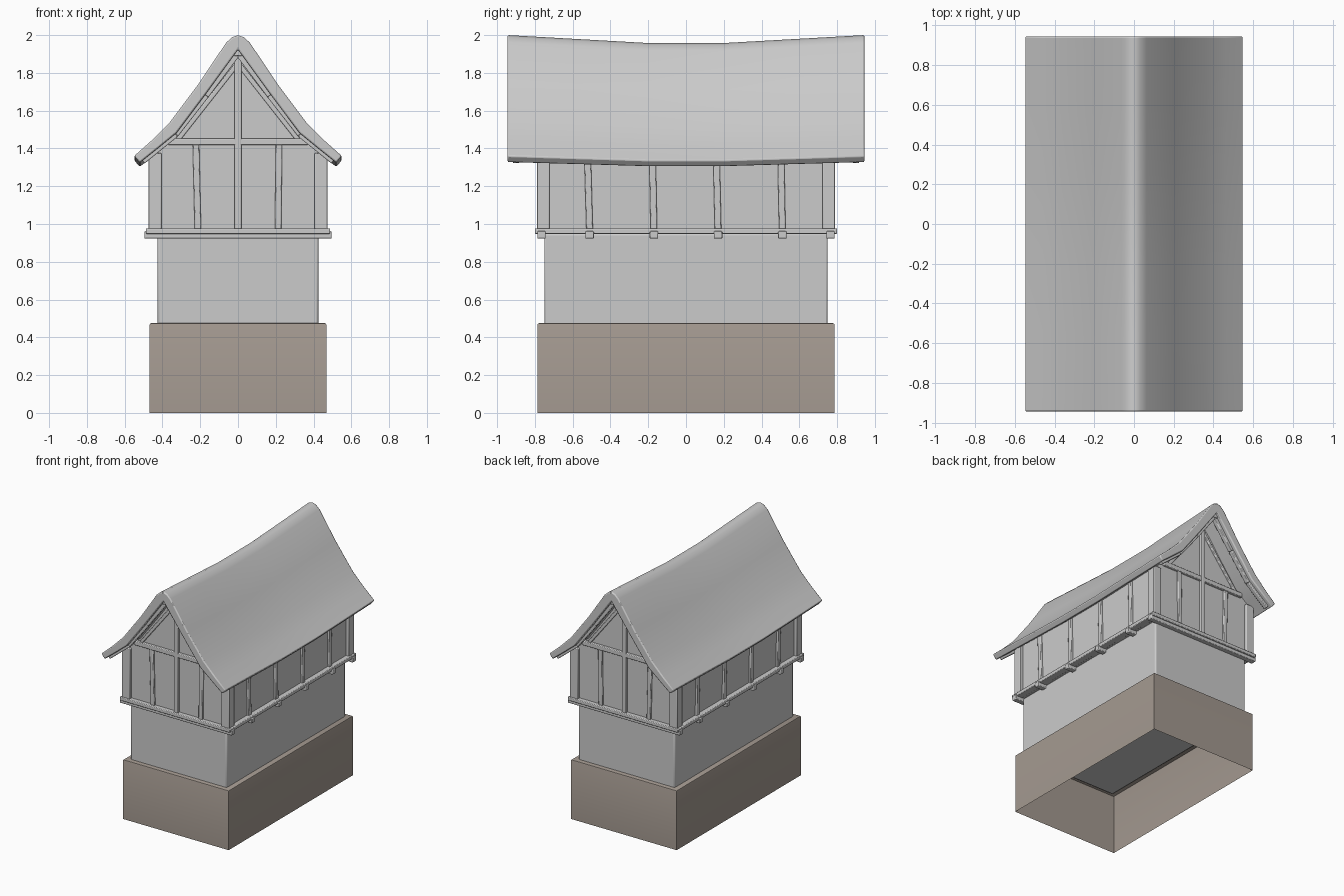
import bpy, bmesh, math
from mathutils import Vector, Matrix

if "Cube" in bpy.data.objects:
    bpy.data.objects.remove(bpy.data.objects["Cube"])


def material(name, col):
    m = bpy.data.materials.new(name)
    m.diffuse_color = (*col, 1)
    m.use_nodes = True
    m.node_tree.nodes["Principled BSDF"].inputs["Base Color"].default_value = m.diffuse_color
    return m


GREY = material("plain grey", (0.6, 0.6, 0.6))
STONE = material("stone brown", (0.37, 0.32, 0.28))


def finish(name, bm, mat=GREY, bevel=0.005, angle=40):
    bmesh.ops.recalc_face_normals(bm, faces=bm.faces)
    me = bpy.data.meshes.new(name)
    for f in bm.faces:
        f.smooth = True
    bm.to_mesh(me)
    bm.free()
    me.set_sharp_from_angle(angle=math.radians(angle))
    me.materials.append(mat)
    ob = bpy.data.objects.new(name, me)
    bpy.context.collection.objects.link(ob)
    if bevel:
        b = ob.modifiers.new("Bevel", 'BEVEL')
        b.width = bevel
        b.segments = 2
        b.limit_method = 'ANGLE'
        b.angle_limit = math.radians(50)
    return ob


def box(name, lo, hi, mat=GREY, bevel=0.005):
    lo, hi = Vector(lo), Vector(hi)
    bm = bmesh.new()
    bmesh.ops.create_cube(bm, size=1)
    bmesh.ops.transform(bm, verts=bm.verts, matrix=Matrix.Translation((lo + hi) / 2)
                        @ Matrix.Diagonal((*(hi - lo), 1)))
    return finish(name, bm, mat, bevel)


def beam(name, a, b, w):
    """Square timber of width w from a to b."""
    a, b = Vector(a), Vector(b)
    d = (b - a).normalized()
    ref = Vector((1, 0, 0)) if abs(d.y) > 0.9 else Vector((0, 1, 0))
    s = d.cross(ref).normalized()
    t = d.cross(s)
    rot = Matrix((s, t, d)).transposed().to_4x4()
    bm = bmesh.new()
    bmesh.ops.create_cube(bm, size=1)
    bmesh.ops.transform(bm, verts=bm.verts, matrix=Matrix.Translation((a + b) / 2) @ rot
                        @ Matrix.Diagonal((w, w, (b - a).length, 1)))
    return finish(name, bm)


def sag(y, z):
    """Roof sinks towards the middle of the ridge, less at the eaves."""
    f = min(1, (0.945 - abs(y)) / 0.745)
    return z - f * (0.022 + 0.02 * (z - 1.33) / 0.67)


def loft(name, profile, ys, bend=lambda y, z: z, bevel=0.008):
    """Sweep a closed x-z profile through the y stations."""
    bm = bmesh.new()
    rings = [[bm.verts.new((x, y, bend(y, z))) for x, z in profile] for y in ys]
    n = len(profile)
    for r, q in zip(rings, rings[1:]):
        for i in range(n):
            bm.faces.new((r[i], r[(i + 1) % n], q[(i + 1) % n], q[i]))
    bm.faces.new(rings[0])
    bm.faces.new(rings[-1])
    return finish(name, bm, bevel=bevel)


# stone base, open underneath
bm = bmesh.new()
bmesh.ops.create_cube(bm, size=1)
bmesh.ops.delete(bm, geom=[f for f in bm.faces if f.calc_center_median().z < -0.4], context='FACES_ONLY')
bmesh.ops.transform(bm, verts=bm.verts, matrix=Matrix.Translation((0, 0, 0.2375))
                    @ Matrix.Diagonal((0.935, 1.572, 0.475, 1)))
bmesh.ops.bevel(bm, geom=[e for e in bm.edges if all(v.co.z > 0.4 for v in e.verts)],
                offset=0.008, segments=2, affect='EDGES', profile=0.5)
finish("stone_base", bm, STONE, bevel=0)

# lower storey
box("lower_walls", (-0.425, -0.75, 0.46), (0.425, 0.75, 0.95), bevel=0.01)

# upper storey with gables
half = [(0.45, 0.95), (0.45, 1.39), (0.33, 1.475), (0.17, 1.70)]
prof = half + [(0, 1.905)] + [(-x, z) for x, z in reversed(half)]
loft("upper_walls", prof, (-0.765, 0.765), bevel=0)

# sagging roof slab
outer = [(0.55, 1.36), (0.46, 1.44), (0.36, 1.54), (0.206, 1.746), (0.063, 1.96), (0.03, 1.99)]
inner = [(0.17, 1.69), (0.325, 1.483), (0.42, 1.405), (0.52, 1.325)]
prof = (outer + [(0, 2.0)] + [(-x, z) for x, z in reversed(outer)]
        + [(-x, z) for x, z in reversed(inner)] + [(0, 1.925)] + inner)
loft("roof", prof, (-0.945, -0.57, -0.2, 0.2, 0.57, 0.945), sag)

# joists under the upper floor
for y in (-0.765, -0.51, -0.17, 0.17, 0.51, 0.765):
    box("joist", (-0.495, y - 0.022, 0.922), (0.495, y + 0.022, 0.962))

for s in (-1, 1):
    # sill beams
    y0, y1 = sorted((s * 0.745, s * 0.80))
    box("end_sill", (-0.488, y0, 0.948), (0.488, y1, 0.977))
    x0, x1 = sorted((s * 0.435, s * 0.488))
    box("side_sill", (x0, -0.80, 0.948), (x1, 0.80, 0.977))

    # side wall posts, slightly leaning
    for y, lean in ((-0.51, -0.012), (-0.17, -0.008), (0.17, -0.01), (0.51, -0.008)):
        beam("side_post", (s * 0.449, y, 0.96), (s * 0.449, y + lean, 1.39), 0.035)

    for t in (-1, 1):
        # corner posts
        x0, x1 = sorted((t * 0.405, t * 0.475))
        y0, y1 = sorted((s * 0.722, s * 0.79))
        box("corner_post", (x0, y0, 0.96), (x1, y1, 1.375))
        # end wall posts
        beam("end_post", (t * 0.212, s * 0.763, 0.96), (t * 0.22 - 0.003, s * 0.763, 1.43), 0.034)
        # gable braces following the roof slope
        beam("gable_brace", (t * 0.335, s * 0.766, 1.425), (t * 0.005, s * 0.766, 1.845), 0.024)
        # rafters under the roof edge
        pts = [(0.505, 1.335), (0.33, 1.477), (0.17, 1.683), (0.0, 1.91)]
        for (xa, za), (xb, zb) in zip(pts, pts[1:]):
            beam("rafter", (t * xa, s * 0.90, sag(0.9, za)), (t * xb, s * 0.90, sag(0.9, zb)), 0.034)

    # gable king post and tie beam
    beam("king_post", (0, s * 0.77, 0.96), (0, s * 0.77, 1.90), 0.036)
    beam("tie_beam", (-0.37, s * 0.768, 1.435), (0.37, s * 0.768, 1.435), 0.036)
    # ridge beam end
    beam("ridge_beam", (0, s * 0.74, 1.905), (0, s * 0.925, 1.913), 0.045)
